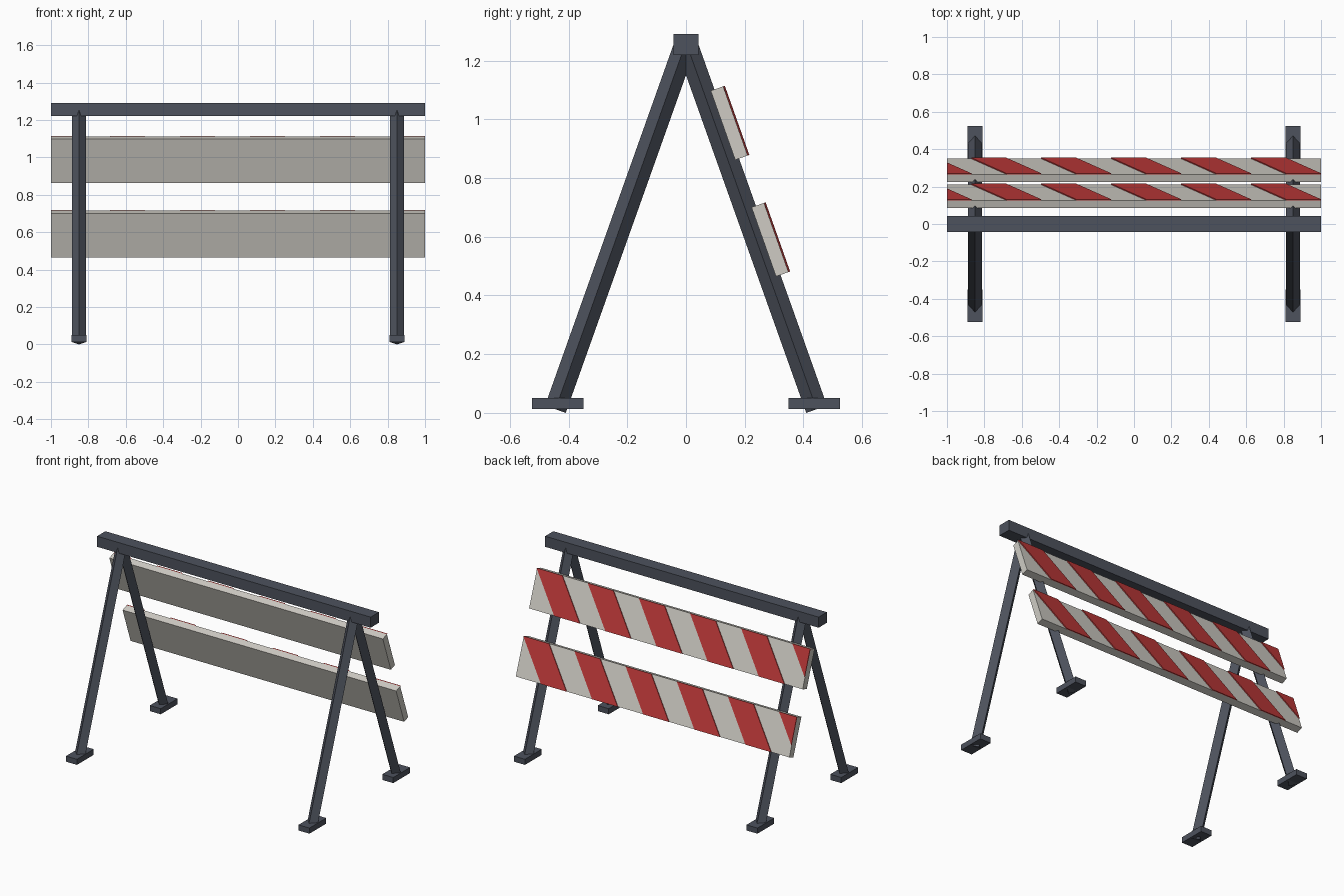
import bpy, bmesh, math
from mathutils import Vector

if "Cube" in bpy.data.objects:
    bpy.data.objects.remove(bpy.data.objects["Cube"], do_unlink=True)

TILT = math.radians(19.5)   # lean of the legs and boards


def material(name, rgb):
    mat = bpy.data.materials.new(name)
    mat.use_nodes = True
    color = (*rgb, 1.0)
    mat.diffuse_color = color
    mat.node_tree.nodes["Principled BSDF"].inputs["Base Color"].default_value = color
    return mat


steel = material("dark steel", (0.075, 0.085, 0.11))
white = material("off white", (0.62, 0.60, 0.55))
red = material("warning red", (0.50, 0.04, 0.04))


def make_object(name, bm, mat, loc=(0, 0, 0), tilt=0.0):
    bmesh.ops.recalc_face_normals(bm, faces=bm.faces)
    mesh = bpy.data.meshes.new(name)
    bm.to_mesh(mesh)
    bm.free()
    mesh.materials.append(mat)
    obj = bpy.data.objects.new(name, mesh)
    obj.location = loc
    obj.rotation_euler.x = tilt
    bpy.context.collection.objects.link(obj)
    return obj


def box(name, size, mat, loc, tilt=0.0, shift=(0, 0, 0)):
    bm = bmesh.new()
    bmesh.ops.create_cube(bm, size=1)
    bmesh.ops.scale(bm, vec=size, verts=bm.verts)
    bmesh.ops.translate(bm, vec=shift, verts=bm.verts)
    return make_object(name, bm, mat, loc, tilt)


# Top beam
box("top_beam", (2, 0.086, 0.07), steel, (0, 0, 1.255))

# Diamond-section legs and their flat feet
foot_y, foot_z, apex_z = 0.445, 0.0125, 1.2625
leg_length = math.hypot(foot_y, apex_z - foot_z)
leg_tilt = math.atan2(foot_y, apex_z - foot_z)
for side, sx in (("left", 1), ("right", -1)):
    for end, sy in (("front", -1), ("back", 1)):
        bm = bmesh.new()
        bmesh.ops.create_cone(bm, cap_ends=True, segments=4, radius1=0.0375,
                              radius2=0.0375, depth=leg_length)
        # Turn a corner of the section toward the x axis
        corner = max(bm.verts, key=lambda v: v.co.x).co
        if corner.x < 0.03:
            for v in bm.verts:
                v.co.xy = ((v.co.x - v.co.y) * math.sqrt(0.5),
                           (v.co.x + v.co.y) * math.sqrt(0.5))
        make_object(f"{end}_{side}_leg", bm, steel,
                    (sx * 0.85, sy * foot_y / 2, (apex_z + foot_z) / 2), sy * leg_tilt)
        box(f"{end}_{side}_foot", (0.08, 0.175, 0.037), steel,
            (sx * 0.85, sy * 0.4375, 0.032))

# Tilted boards with slanted stripe plates on the back face
HEIGHT, BODY, PLATE, STEP = 0.25, 0.045, 0.006, 0.187
for label, y, z in (("upper", 0.15, 0.988), ("lower", 0.289, 0.591)):
    loc = (0, y, z)
    box(f"{label}_board", (2, BODY, HEIGHT), white, loc, TILT, (0, -0.003, 0))
    bm = bmesh.new()
    face_y, h = 0.0195, HEIGHT / 2
    for i in range(6):
        top = 1 - 2 * STEP * i      # right-hand top corner of this stripe
        corners = ((top, h), (top - STEP, h), (top - 2 * STEP, -h), (top - STEP, -h))
        bm.faces.new([bm.verts.new((x, face_y, w)) for x, w in corners])
    # Trim the last stripe at the end of the board
    bmesh.ops.bisect_plane(bm, geom=bm.verts[:] + bm.edges[:] + bm.faces[:],
                           plane_co=(-1, 0, 0), plane_no=(-1, 0, 0), clear_outer=True)
    out = bmesh.ops.extrude_face_region(bm, geom=bm.faces[:], use_keep_orig=True)
    raised = [g for g in out["geom"] if isinstance(g, bmesh.types.BMVert)]
    bmesh.ops.translate(bm, vec=Vector((0, PLATE, 0)), verts=raised)
    make_object(f"{label}_stripes", bm, red, loc, TILT)
